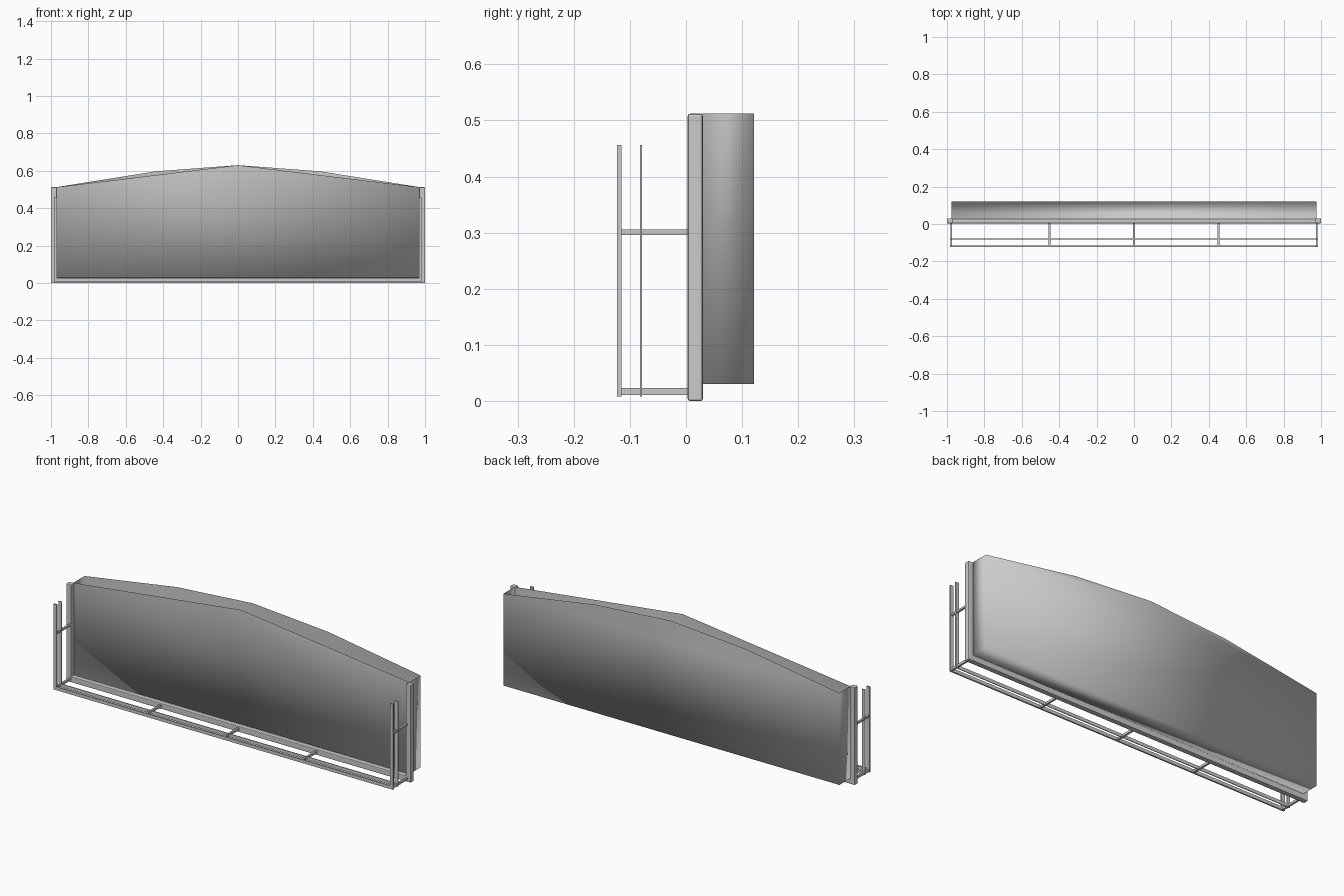
import bpy, bmesh

if "Cube" in bpy.data.objects:
    bpy.data.objects.remove(bpy.data.objects["Cube"])


def finish(bm, name, smooth=False):
    bmesh.ops.recalc_face_normals(bm, faces=bm.faces)
    me = bpy.data.meshes.new(name)
    bm.to_mesh(me)
    bm.free()
    for p in me.polygons:
        p.use_smooth = smooth
    ob = bpy.data.objects.new(name, me)
    bpy.context.collection.objects.link(ob)
    return ob


def box(name, x, y, z, bevel=0.0):
    bm = bmesh.new()
    bmesh.ops.create_cube(bm, size=1)
    for v in bm.verts:
        for i, (a, b) in enumerate((x, y, z)):
            v.co[i] = (a + b) / 2 + v.co[i] * (b - a)
    ob = finish(bm, name)
    if bevel:
        m = ob.modifiers.new("bevel", 'BEVEL')
        m.width = bevel
        m.segments = 2
    return ob


# open-topped shell: pointed front sheet, fuller back sheet, sides and floor
W, Z0, Z1, PEAK = 0.975, 0.03, 0.512, 0.63
bm = bmesh.new()
front = [bm.verts.new((x, 0.028, z)) for x, z in
         ((-W, Z0), (W, Z0), (W, Z1), (0, PEAK), (-W, Z1))]
back = [bm.verts.new((x, 0.121, z)) for x, z in
        ((-W, Z0), (W, Z0), (W, Z1), (0.44, 0.597), (0, PEAK), (-0.44, 0.597), (-W, Z1))]
bm.faces.new(front)
bm.faces.new(back)
bm.faces.new((front[0], front[1], back[1], back[0]))
bm.faces.new((front[1], front[2], back[2], back[1]))
bm.faces.new((front[0], front[4], back[6], back[0]))
finish(bm, "panel_shell", smooth=True)

# U-shaped frame around the front sheet
box("frame_sill", (-1, 1), (0.003, 0.03), (0, 0.03), 0.004)
for s, side in ((-1, "left"), (1, "right")):
    box("frame_post_" + side, sorted((s * 0.97, s)), (0.003, 0.03), (0, Z1), 0.004)

# two thin U-shaped guard rails standing off the front
for name, y0, y1 in (("outer", -0.123, -0.115), ("inner", -0.082, -0.078)):
    box(name + "_rail", (-0.985, 0.985), (y0, y1), (0.008, 0.025))
    for s, side in ((-1, "left"), (1, "right")):
        box(f"{name}_upright_{side}", sorted((s * 0.967, s * 0.985)), (y0, y1), (0.008, 0.456))

# stand-off brackets joining the rails to the frame
for x in (-0.977, -0.452, 0, 0.452, 0.977):
    box("lower_bracket", (x - 0.005, x + 0.005), (-0.118, 0.006), (0.011, 0.023))
for x in (-0.977, 0.977):
    box("side_bracket", (x - 0.005, x + 0.005), (-0.118, 0.006), (0.296, 0.306))
